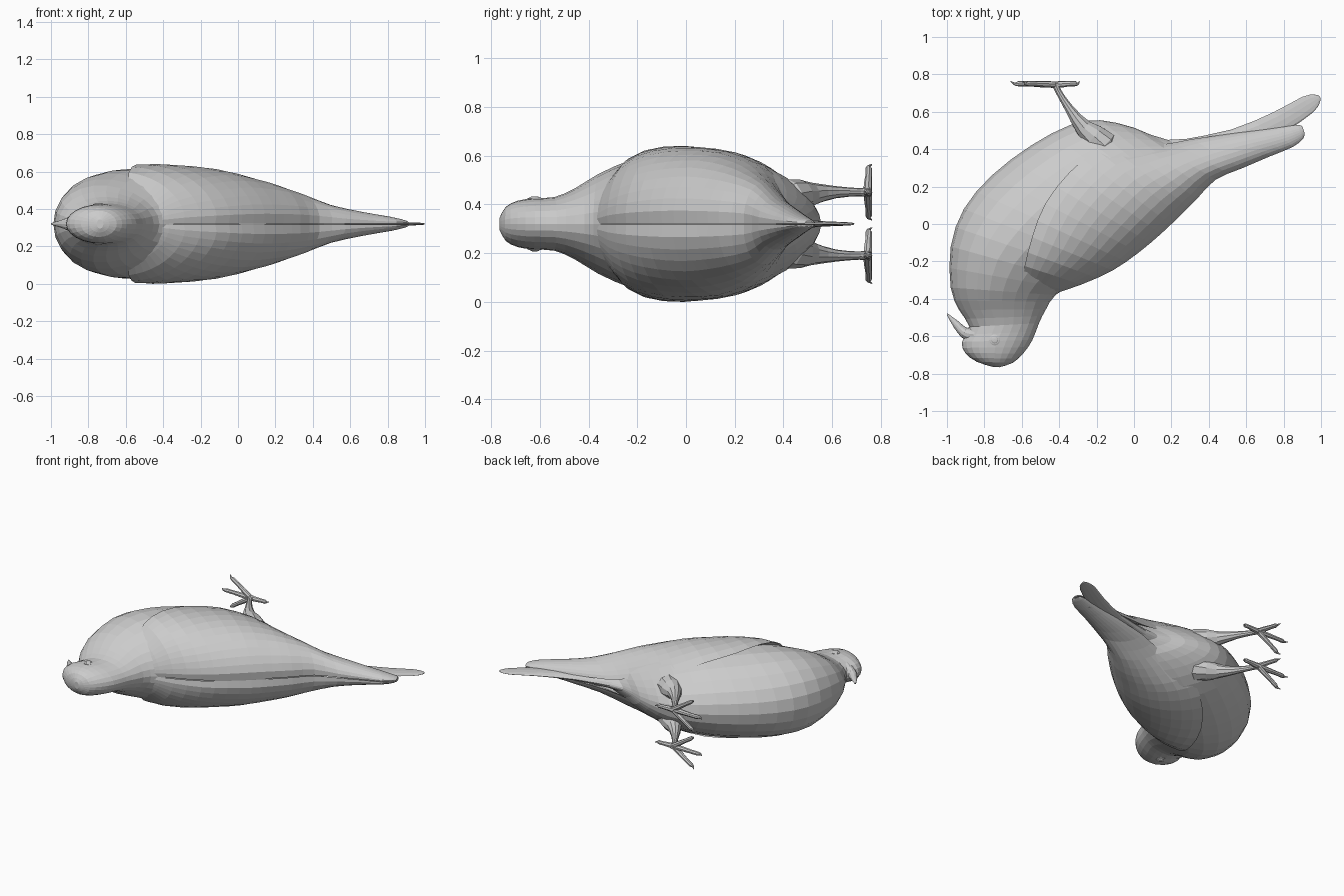
import bpy, bmesh, math
from mathutils import Vector

if "Cube" in bpy.data.objects:
    bpy.data.objects.remove(bpy.data.objects["Cube"])

MID = 0.32  # height of the bird's symmetry plane (it lies on its side)


def smooth_rows(rows, sub):
    """Catmull-Rom interpolation through rows of numbers."""
    out = []
    n = len(rows)
    for i in range(n - 1):
        p = [rows[max(0, min(n - 1, i + k))] for k in (-1, 0, 1, 2)]
        for s in range(sub):
            t = s / sub
            out.append([0.5 * (2 * b + (c - a) * t + (2 * a - 5 * b + 4 * c - d) * t * t
                               + (3 * b - a - 3 * c + d) * t ** 3) for a, b, c, d in zip(*p)])
    out.append(list(rows[-1]))
    return out


def skin(name, rings, mirror=False):
    """Join rings of points into a closed, flat-shaded loft."""
    bm = bmesh.new()
    vr = [[bm.verts.new(p) for p in r] for r in rings]
    n = len(rings[0])
    for a, b in zip(vr, vr[1:]):
        for i in range(n):
            j = (i + 1) % n
            bm.faces.new((a[i], a[j], b[j], b[i]))
    bm.faces.new(vr[0])
    bm.faces.new(vr[-1])
    bmesh.ops.recalc_face_normals(bm, faces=bm.faces)
    me = bpy.data.meshes.new(name)
    bm.to_mesh(me)
    bm.free()
    ob = bpy.data.objects.new(name, me)
    ob.location.z = MID
    bpy.context.collection.objects.link(ob)
    if mirror:
        m = ob.modifiers.new("mirror", 'MIRROR')
        m.use_axis = (False, False, True)
    return ob


def section(f, b, hz, t, pinch):
    """Point on an oval section; pinch narrows its belly side."""
    w = hz * math.sin(t) * (1 - pinch * (1 - math.cos(t)) / 2)
    return (f + b) / 2 + (b - f) / 2 * math.cos(t) + Vector((0, 0, w))


def oval_loft(name, rows, sub=2, sides=24, z=0.0, mirror=False):
    """Rows: belly x, y, back x, y, half width, (pinch)."""
    rings = []
    for fx, fy, bx, by, hz, *p in smooth_rows(rows, sub):
        f, b = Vector((fx, fy, z)), Vector((bx, by, z))
        rings.append([section(f, b, max(hz, .003), 2 * math.pi * i / sides, p[0] if p else 0)
                      for i in range(sides)])
    return skin(name, rings, mirror)


def wing_loft(name, rows, sub=2, steps=12):
    """Half shells hugging the body. Rows: as above plus wrap angle."""
    rings = []
    for fx, fy, bx, by, hz, pinch, wrap in smooth_rows(rows, sub):
        f, b = Vector((fx, fy, .002)), Vector((bx, by, .002))
        ring = [section(f, b, max(hz, .004), math.radians(wrap) * i / steps, pinch)
                for i in range(steps + 1)]
        ring[0] = ring[0].lerp((f + b) / 2, .03)   # groove along the back
        # inner return of the shell
        last = ring[-1]
        for k in (.35, .7):
            p = last.lerp(ring[0], k)
            p.z = min(p.z + hz * .25, hz * .7)
            ring.append(p)
        rings.append(ring)
    return skin(name, rings, True)


def tube(name, rows, sides=8, sub=2):
    """Rows: x, y, z, radius."""
    pts = smooth_rows(rows, sub)
    rings = []
    for i, p in enumerate(pts):
        a, b = pts[max(i - 1, 0)], pts[min(i + 1, len(pts) - 1)]
        d = (Vector(b[:3]) - Vector(a[:3])).normalized()
        u = d.cross(Vector((0.3, 0.2, 1))).normalized()
        v = d.cross(u)
        rings.append([Vector(p[:3]) + (u * math.cos(2 * math.pi * k / sides)
                      + v * math.sin(2 * math.pi * k / sides)) * max(p[3], .002) for k in range(sides)])
    return skin(name, rings, True)


# Head, neck, breast and belly
oval_loft("body", [
    (-.755, -.764, -.72, -.766, .025, 0), (-.84, -.737, -.648, -.742, .07, 0),
    (-.902, -.69, -.592, -.692, .095, 0), (-.92, -.63, -.543, -.62, .105, 0),
    (-.88, -.55, -.508, -.53, .11, 0), (-.935, -.46, -.47, -.455, .138, -.1),
    (-.98, -.34, -.42, -.38, .178, -.3), (-.98, -.12, -.30, -.31, .232, -.3),
    (-.91, .08, -.12, -.23, .28, -.12), (-.76, .26, .02, -.14, .303, .03),
    (-.55, .42, .14, -.04, .302, .13), (-.34, .53, .24, .06, .27, .25),
    (-.18, .555, .33, .15, .22, .4), (0, .515, .40, .24, .155, .5),
    (.18, .45, .46, .30, .08, .5), (.42, .475, .57, .37, .035, .3),
    (.58, .51, .65, .44, .015, 0)])

# Folded wings
wing_loft("wing", [
    (-.92, -.25, -.43, -.375, .16, 0, 72), (-.96, -.10, -.28, -.325, .262, -.1, 84),
    (-.91, .08, -.11, -.25, .308, -.05, 95), (-.76, .26, .03, -.155, .32, .04, 106),
    (-.55, .42, .15, -.055, .318, .15, 114), (-.33, .50, .25, .04, .29, .26, 122),
    (-.12, .47, .34, .13, .252, .33, 132), (.10, .44, .44, .235, .195, .35, 145),
    (.30, .46, .58, .295, .115, .2, 158), (.55, .49, .73, .36, .065, 0, 165),
    (.75, .515, .85, .41, .038, 0, 170), (.875, .53, .905, .455, .018, 0, 175),
    (.90, .522, .913, .485, .01, 0, 175)])

# Layered flight feathers inside the wing tips
for k, z in enumerate((.015, .03)):
    e = -.05 * k
    oval_loft(f"flight_feather_{k + 1}", [
        (.30, .43, .45, .30, .012), (.55, .475, .70, .37, .008),
        (.84 + e, .50, .88 + e, .45, .004)], sides=8, z=z, mirror=True)

# Tail blade
oval_loft("tail", [
    (.25, .45, .45, .33, .04), (.52, .505, .66, .42, .022), (.75, .60, .82, .50, .012),
    (.90, .68, .955, .595, .008), (.965, .692, .992, .645, .006),
    (.993, .683, .998, .672, .004)], sides=12)

# Beak
oval_loft("beak", [
    (-.84, -.54, -.87, -.64, .07), (-.893, -.555, -.923, -.605, .036),
    (-.935, -.523, -.962, -.555, .02), (-.998, -.477, -1.0, -.488, .004)], sides=12)

# Eyes, sunk into the sides of the head
for r, z in ((.03, .104), (.019, .108)):
    skin("eye", [[Vector((-.745 + r * s * math.cos(t), -.62 + r * s * math.sin(t), z + h))
                  for t in [2 * math.pi * i / 12 for i in range(12)]]
                 for s, h in ((1, -.03), (1, .001), (.75, .004), (.3, .005))], True)

# Legs with feathered thighs
tube("leg", [(-.12, .34, .075, .05), (-.17, .43, .105, .08), (-.27, .515, .122, .048),
             (-.345, .615, .13, .025), (-.405, .71, .13, .017), (-.42, .75, .13, .022)], sides=10)

# Toes with claws: three forward, one back
for name, ang, length in (("toe_middle", 180, .24), ("toe_outer", 147, .21),
                          ("toe_inner", 213, .21), ("toe_back", 0, .13)):
    c, s = math.cos(math.radians(ang)), math.sin(math.radians(ang))
    tube(name, [(-.42 + c * length * t, y, .13 + s * length * t, r) for t, y, r in
                ((-.05, .745, .018), (.3, .747, .017), (.6, .750, .014),
                 (.82, .750, .014), (.9, .748, .008), (1, .763, .002))])
